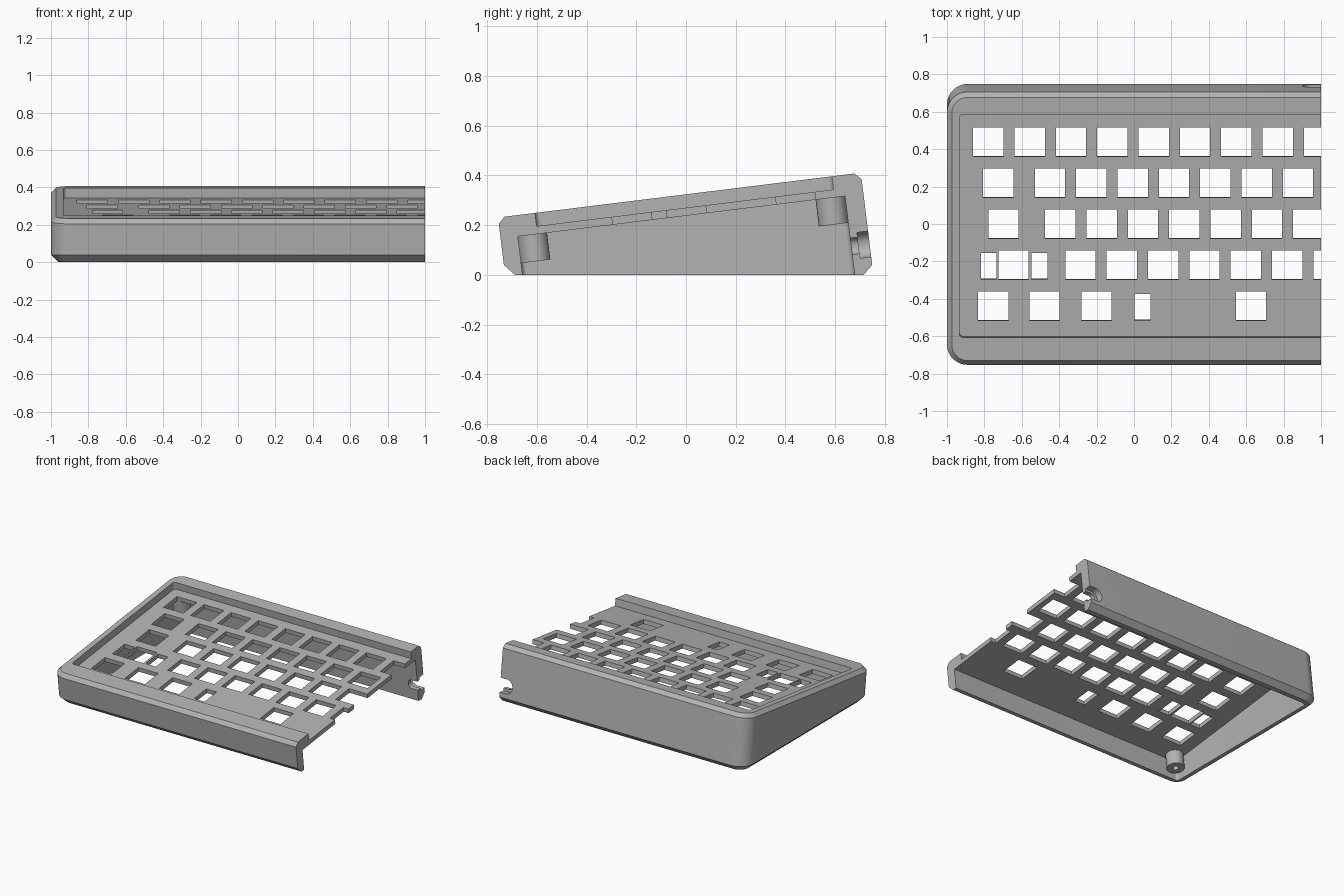
import bpy, bmesh, math
from mathutils import Matrix, Vector

cube = bpy.data.objects.get("Cube")
if cube:
    bpy.data.objects.remove(cube, do_unlink=True)

# Typing plane: local z = 0 is the top of the key plate, tilted toward the front
TILT = Matrix.Translation((0, 0, 0.27)) @ Matrix.Rotation(math.radians(7.03), 4, 'X')
PITCH = 0.221

grey = bpy.data.materials.new("case_grey")
grey.use_nodes = True
grey.diffuse_color = (0.45, 0.45, 0.45, 1)
grey.node_tree.nodes["Principled BSDF"].inputs["Base Color"].default_value = (0.45, 0.45, 0.45, 1)


def rounded_rect(x0, x1, y0, y1, r, steps=10):
    if r == 0:
        return [(x0, y0), (x1, y0), (x1, y1), (x0, y1)]
    corners = [(x0 + r, y0 + r, 180), (x1 - r, y0 + r, 270),
               (x1 - r, y1 - r, 0), (x0 + r, y1 - r, 90)]
    return [(cx + r * math.cos(math.radians(a + 90 * i / steps)),
             cy + r * math.sin(math.radians(a + 90 * i / steps)))
            for cx, cy, a in corners for i in range(steps + 1)]


def add_prism(bm, x0, x1, y0, y1, z0, z1, r=0.0):
    base = bm.faces.new([bm.verts.new((x, y, z0)) for x, y in rounded_rect(x0, x1, y0, y1, r)])
    ext = bmesh.ops.extrude_face_region(bm, geom=[base])
    top = [g for g in ext["geom"] if isinstance(g, bmesh.types.BMVert)]
    bmesh.ops.translate(bm, verts=top, vec=(0, 0, z1 - z0))


def make_object(name, bm, matrix=TILT):
    bm.transform(matrix)
    bmesh.ops.recalc_face_normals(bm, faces=bm.faces[:])
    mesh = bpy.data.meshes.new(name)
    bm.to_mesh(mesh)
    bm.free()
    obj = bpy.data.objects.new(name, mesh)
    bpy.context.collection.objects.link(obj)
    mesh.materials.append(grey)
    return obj


def activate(obj):
    bpy.ops.object.select_all(action='DESELECT')
    obj.select_set(True)
    bpy.context.view_layer.objects.active = obj


def cut(obj, cutter):
    mod = obj.modifiers.new("cut", 'BOOLEAN')
    mod.operation, mod.solver, mod.object = 'DIFFERENCE', 'EXACT', cutter
    activate(obj)
    bpy.ops.object.modifier_apply(modifier=mod.name)
    bpy.data.objects.remove(cutter, do_unlink=True)


def prism_cutter(*args, matrix=TILT):
    bm = bmesh.new()
    add_prism(bm, *args)
    return make_object("cutter", bm, matrix)


# Outer shell: tilted rounded block sliced flat by the desk, with chamfered rims
bm = bmesh.new()
add_prism(bm, -1, 1.5, -0.755, 0.715, -0.8, 0.0535, 0.11)
bm.transform(TILT)
bmesh.ops.recalc_face_normals(bm, faces=bm.faces[:])
sliced = bmesh.ops.bisect_plane(bm, geom=bm.verts[:] + bm.edges[:] + bm.faces[:],
                                plane_co=(0, 0, 0), plane_no=(0, 0, 1), clear_inner=True)
rim = [g for g in sliced["geom_cut"] if isinstance(g, bmesh.types.BMEdge)]
bmesh.ops.holes_fill(bm, edges=rim, sides=0)
bmesh.ops.recalc_face_normals(bm, faces=bm.faces[:])
up = TILT.to_3x3() @ Vector((0, 0, 1))
for direction, size in ((up, 0.026), (Vector((0, 0, -1)), 0.04)):
    cap = max(bm.faces, key=lambda f: f.normal.dot(direction))
    bmesh.ops.bevel(bm, geom=list(cap.edges), offset=size, segments=1, affect='EDGES')
case = make_object("keyboard_case", bm, Matrix.Identity(4))

# Open underside and key well
cut(case, prism_cutter(-0.93, 1.4, -0.685, 0.64, -0.9, -0.032, 0.02))
cut(case, prism_cutter(-0.933, 1.4, -0.605, 0.597, 0, 0.2, 0.02))

# Key openings: (row, first centre, count), rows counted upward from the middle
bm = bmesh.new()
runs = [(2, -0.779, 9), (1, -0.725, 1), (1, -0.449, 7), (0, -0.698, 1), (0, -0.394, 7),
        (-1, -0.644, 1), (-1, -0.286, 7), (-2, -0.753, 1), (-2, -0.479, 1),
        (-2, -0.2, 1), (-2, 0.626, 1)]
for row, start, count in runs:
    for i in range(count):
        x, y = start + i * PITCH, row * PITCH
        add_prism(bm, x - 0.081, x + 0.081, y - 0.079, y + 0.079, -0.1, 0.05)
# Narrow stabiliser openings
for row, x in ((-1, -0.776), (-1, -0.505), (-2, 0.046)):
    y = row * PITCH - 0.006
    add_prism(bm, x - 0.042, x + 0.042, y - 0.071, y + 0.071, -0.1, 0.05)
cut(case, make_object("cutter", bm))

# Cable port in the back wall: wide outer recess, smaller through slot
PORT = TILT @ Matrix.Translation((1, 0.715, -0.235)) @ Matrix.Rotation(math.radians(90), 4, 'X')
cut(case, prism_cutter(-0.1, 0.1, -0.052, 0.052, -0.1, 0.045, 0.05, matrix=PORT))
cut(case, prism_cutter(-0.075, 0.075, -0.033, 0.033, -0.1, 0.2, 0.03, matrix=PORT))

# Flat split face where the other half joins
cut(case, prism_cutter(1, 2, -2, 2, -2, 2, matrix=Matrix.Identity(4)))

# Screw bosses under the plate corners
parts = [case]
for name, y in (("front_screw_boss", -0.627), ("back_screw_boss", 0.581)):
    bm = bmesh.new()
    bmesh.ops.create_cone(bm, cap_ends=True, segments=32, radius1=0.06, radius2=0.06, depth=0.118,
                          matrix=Matrix.Translation((-0.871, y, -0.081)))
    boss = make_object(name, bm)
    bm = bmesh.new()
    bmesh.ops.create_cone(bm, cap_ends=True, segments=20, radius1=0.02, radius2=0.02, depth=0.14,
                          matrix=Matrix.Translation((-0.871, y, -0.12)))
    cut(boss, make_object("cutter", bm))
    parts.append(boss)

for part in parts:
    activate(part)
    bpy.ops.object.shade_smooth_by_angle(angle=math.radians(30))
